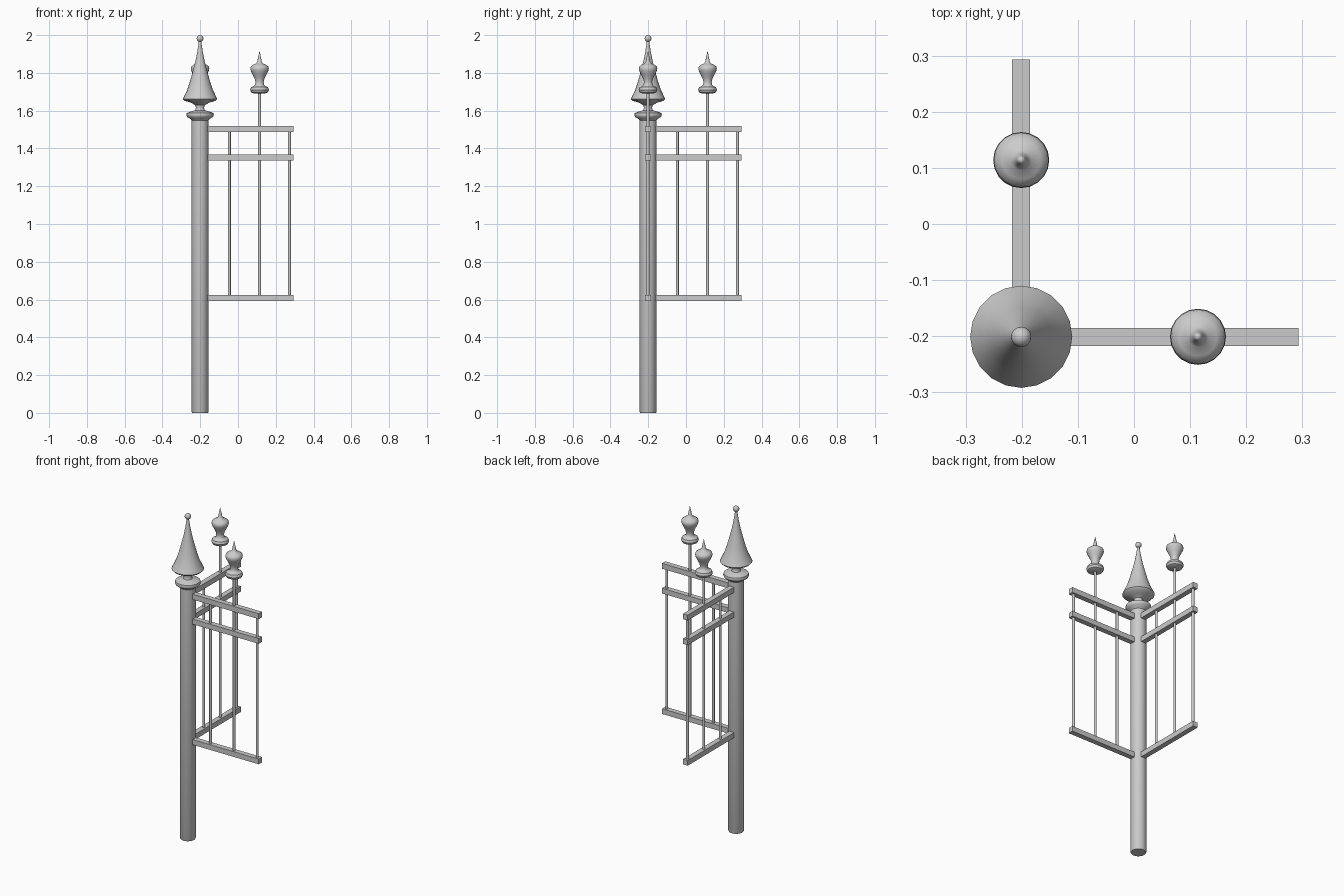
import bpy, bmesh, math
from mathutils import Vector

if "Cube" in bpy.data.objects:
    bpy.data.objects.remove(bpy.data.objects["Cube"])

C = -0.201  # corner post axis in x and y


def lathe(name, profile, x, y, sides):
    """Revolve (radius, z) points round a vertical axis."""
    bm = bmesh.new()
    rings = []
    for r, z in profile:
        if r == 0:
            rings.append([bm.verts.new((x, y, z))])
        else:
            rings.append([bm.verts.new((x + r * math.cos(2 * math.pi * i / sides),
                                        y + r * math.sin(2 * math.pi * i / sides), z))
                          for i in range(sides)])
    for a, b in zip(rings, rings[1:]):
        for i in range(sides):
            j = (i + 1) % sides
            if len(a) == 1:
                bm.faces.new((a[0], b[j], b[i]))
            elif len(b) == 1:
                bm.faces.new((a[i], a[j], b[0]))
            else:
                bm.faces.new((a[i], a[j], b[j], b[i]))
    bmesh.ops.recalc_face_normals(bm, faces=bm.faces)
    return finish(name, bm, True)


def box(name, lo, hi):
    lo, hi = Vector(lo), Vector(hi)
    bm = bmesh.new()
    bmesh.ops.create_cube(bm, size=1)
    for v in bm.verts:
        v.co = (lo + hi) / 2 + v.co * (hi - lo)
    return finish(name, bm, False)


def finish(name, bm, smooth):
    me = bpy.data.meshes.new(name)
    bm.to_mesh(me)
    bm.free()
    ob = bpy.data.objects.new(name, me)
    bpy.context.collection.objects.link(ob)
    if smooth:
        bpy.ops.object.select_all(action='DESELECT')
        ob.select_set(True)
        bpy.context.view_layer.objects.active = ob
        bpy.ops.object.shade_smooth_by_angle(angle=math.radians(40))
    return ob


# Corner post
lathe("corner_post", [(0, 0), (.042, 0), (.045, .006), (.045, 1.55), (0, 1.55)], C, C, 20)

# Collar and spire on the post
lathe("post_finial", [
    (0, 1.54), (.042, 1.545), (.05, 1.556), (.068, 1.566), (.073, 1.577), (.07, 1.588),
    (.05, 1.595), (.026, 1.602), (.021, 1.615), (.026, 1.63), (.05, 1.643), (.082, 1.652),
    (.091, 1.662), (.085, 1.675), (.068, 1.71), (.053, 1.755), (.038, 1.81),
    (.025, 1.86), (.015, 1.91), (.008, 1.955), (.006, 1.975), (0, 1.975)], C, C, 20)
ball = [(.018 * math.sin(math.pi * i / 8), 1.982 - .018 * math.cos(math.pi * i / 8))
        for i in range(1, 8)]
lathe("post_ball", [(0, 1.964)] + ball + [(0, 2.0)], C, C, 16)

# Collar, bulb and spike of the picket finials
picket_finial = [
    (0, 1.69), (.03, 1.691), (.044, 1.697), (.05, 1.71), (.045, 1.724), (.03, 1.73),
    (.023, 1.738), (.022, 1.753), (.026, 1.77), (.036, 1.79), (.046, 1.81), (.049, 1.822),
    (.046, 1.834), (.034, 1.843), (.018, 1.85), (.012, 1.86), (.008, 1.88), (0, 1.918)]

# Two fence wings leaving the post at a right angle
for wing in ("x", "y"):
    def at(along, across, z):
        return (along, C + across, z) if wing == "x" else (C + across, along, z)

    for part, z0, z1 in (("top_rail", 1.487, 1.52), ("middle_rail", 1.335, 1.367),
                         ("bottom_rail", .593, .625)):
        box(f"{part}_{wing}", at(-.16, -.016, z0), at(.293, .016, z1))

    for n, (pos, top) in enumerate(((-.046, 1.49), (.114, 1.70), (.272, 1.49))):
        x, y, _ = at(pos, 0, 0)
        lathe(f"picket_{wing}_{n}", [(0, .61), (.008, .61), (.008, top), (0, top)], x, y, 12)

    x, y, _ = at(.114, 0, 0)
    lathe(f"picket_finial_{wing}", picket_finial, x, y, 20)
